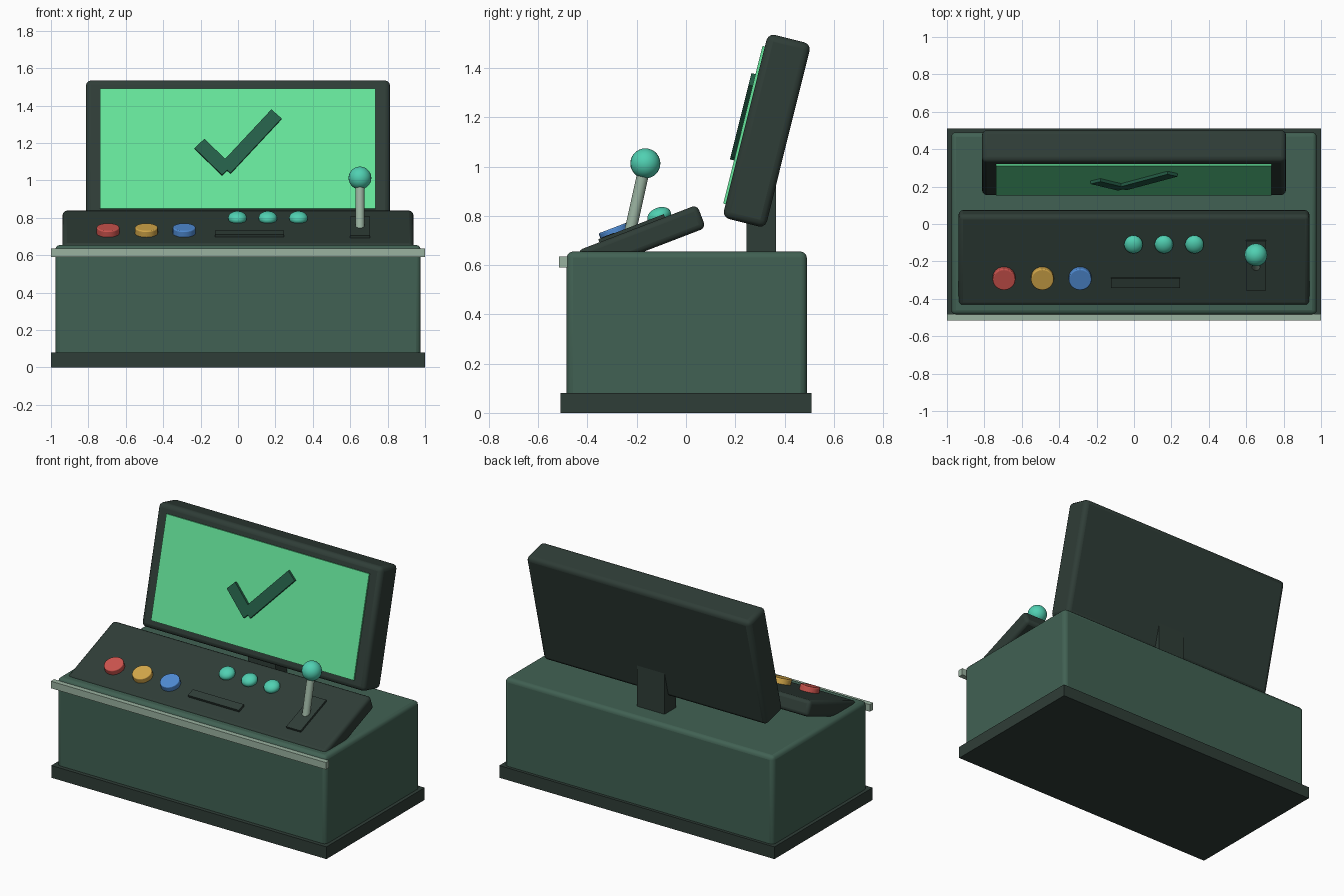
import bpy, bmesh, math
from mathutils import Matrix, Vector

if "Cube" in bpy.data.objects:
    bpy.data.objects.remove(bpy.data.objects["Cube"])


def material(name, r, g, b):
    """Flat material from 0-255 display values."""
    m = bpy.data.materials.new(name)
    lin = [((c / 255 + 0.055) / 1.055) ** 2.4 for c in (r, g, b)]
    m.diffuse_color = (*lin, 1)
    m.use_nodes = True
    m.node_tree.nodes["Principled BSDF"].inputs["Base Color"].default_value = m.diffuse_color
    return m


DARK = material("dark charcoal green", 47, 61, 55)
BODY = material("muted green", 65, 97, 83)
TRIM = material("pale grey green", 154, 178, 160)
SCREEN = material("bright green", 102, 230, 156)
TICK = material("deep green", 37, 94, 72)
TEAL = material("teal", 80, 208, 178)
RED = material("red", 205, 84, 78)
YELLOW = material("amber", 212, 168, 74)
BLUE = material("blue", 80, 140, 212)

WORLD = Matrix.Identity(4)


def frame(loc, tilt):
    return Matrix.Translation(loc) @ Matrix.Rotation(math.radians(tilt), 4, 'X')


def finish(name, bm, matrix, mat, bevel=0, smooth=True):
    me = bpy.data.meshes.new(name)
    bm.to_mesh(me)
    bm.free()
    ob = bpy.data.objects.new(name, me)
    bpy.context.collection.objects.link(ob)
    ob.matrix_world = matrix
    me.materials.append(mat)
    if bevel:
        mod = ob.modifiers.new("rounded edges", 'BEVEL')
        mod.width = bevel
        mod.segments = 3
        mod.limit_method = 'ANGLE'
    if smooth:
        bpy.ops.object.select_all(action='DESELECT')
        bpy.context.view_layer.objects.active = ob
        ob.select_set(True)
        bpy.ops.object.shade_smooth_by_angle(angle=math.radians(35))
    return ob


def box(name, size, loc, mat, bevel=0, base=WORLD, turn=0):
    bm = bmesh.new()
    bmesh.ops.create_cube(bm, size=1)
    bmesh.ops.scale(bm, vec=size, verts=bm.verts)
    m = base @ Matrix.Translation(loc) @ Matrix.Rotation(-turn, 4, 'Y')
    return finish(name, bm, m, mat, bevel, smooth=bevel > 0)


def cylinder(name, radius, depth, matrix, mat, bevel=0):
    bm = bmesh.new()
    bmesh.ops.create_cone(bm, cap_ends=True, segments=24, radius1=radius,
                          radius2=radius, depth=depth)
    return finish(name, bm, matrix, mat, bevel)


def ball(name, radius, matrix, mat, squash=1):
    bm = bmesh.new()
    bmesh.ops.create_uvsphere(bm, u_segments=24, v_segments=14, radius=radius)
    bmesh.ops.scale(bm, vec=(1, 1, squash), verts=bm.verts)
    return finish(name, bm, matrix, mat)


# Cabinet
box("base_plinth", (2, 1.02, 0.08), (0, 0, 0.04), DARK)
box("cabinet_body", (1.954, 0.975, 0.635), (0, 0.003, 0.3375), BODY, 0.025)
box("front_trim", (2, 0.034, 0.046), (0, -0.498, 0.613), TRIM)

# Sloping control panel
panel = frame((0, -0.18, 0.705), 21)
box("control_panel", (1.874, 0.52, 0.10), (0, 0, 0), DARK, 0.022, panel)
box("card_slot", (0.37, 0.055, 0.02), (0.061, -0.122, 0.055), DARK, 0, panel)
box("joystick_plate", (0.105, 0.285, 0.02), (0.652, -0.022, 0.053), DARK, 0, panel)

# Push buttons and domed lights
for name, x, mat in (("red_button", -0.695, RED), ("amber_button", -0.49, YELLOW),
                     ("blue_button", -0.288, BLUE)):
    cylinder(name, 0.061, 0.05, panel @ Matrix.Translation((x, -0.094, 0.06)), mat, 0.006)
for i in range(3):
    ball(f"dome_light_{i + 1}", 0.05,
         panel @ Matrix.Translation((-0.003 + 0.163 * i, 0.1, 0.063)), TEAL, 0.68)

# Joystick
foot, top = Vector((0.652, -0.228, 0.73)), Vector((0.652, -0.165, 1.013))
lean = (top - foot).to_track_quat('Z', 'Y').to_matrix().to_4x4()
cylinder("joystick_shaft", 0.024, (top - foot).length,
         Matrix.Translation((foot + top) / 2) @ lean, TRIM)
ball("joystick_ball", 0.061, Matrix.Translation(top), TEAL)

# Monitor on its neck
box("monitor_neck", (0.2, 0.12, 0.30), (0, 0.305, 0.79), DARK)
monitor = frame((0, 0.328, 1.146), -14)
box("monitor_case", (1.626, 0.18, 0.77), (0, 0, 0), DARK, 0.028, monitor)
box("screen_glass", (1.474, 0.02, 0.66), (-0.002, -0.09, 0), SCREEN, 0, monitor)

# Tick mark on the screen: two bars between end points in screen x, z
for name, (x1, z1), (x2, z2) in (("tick_long_bar", (-0.067, -0.114), (0.206, 0.187)),
                                 ("tick_short_bar", (-0.206, 0.024), (-0.059, -0.123))):
    box(name, (math.hypot(x2 - x1, z2 - z1), 0.02, 0.074),
        ((x1 + x2) / 2, -0.107, (z1 + z2) / 2), TICK, 0, monitor,
        math.atan2(z2 - z1, x2 - x1))
